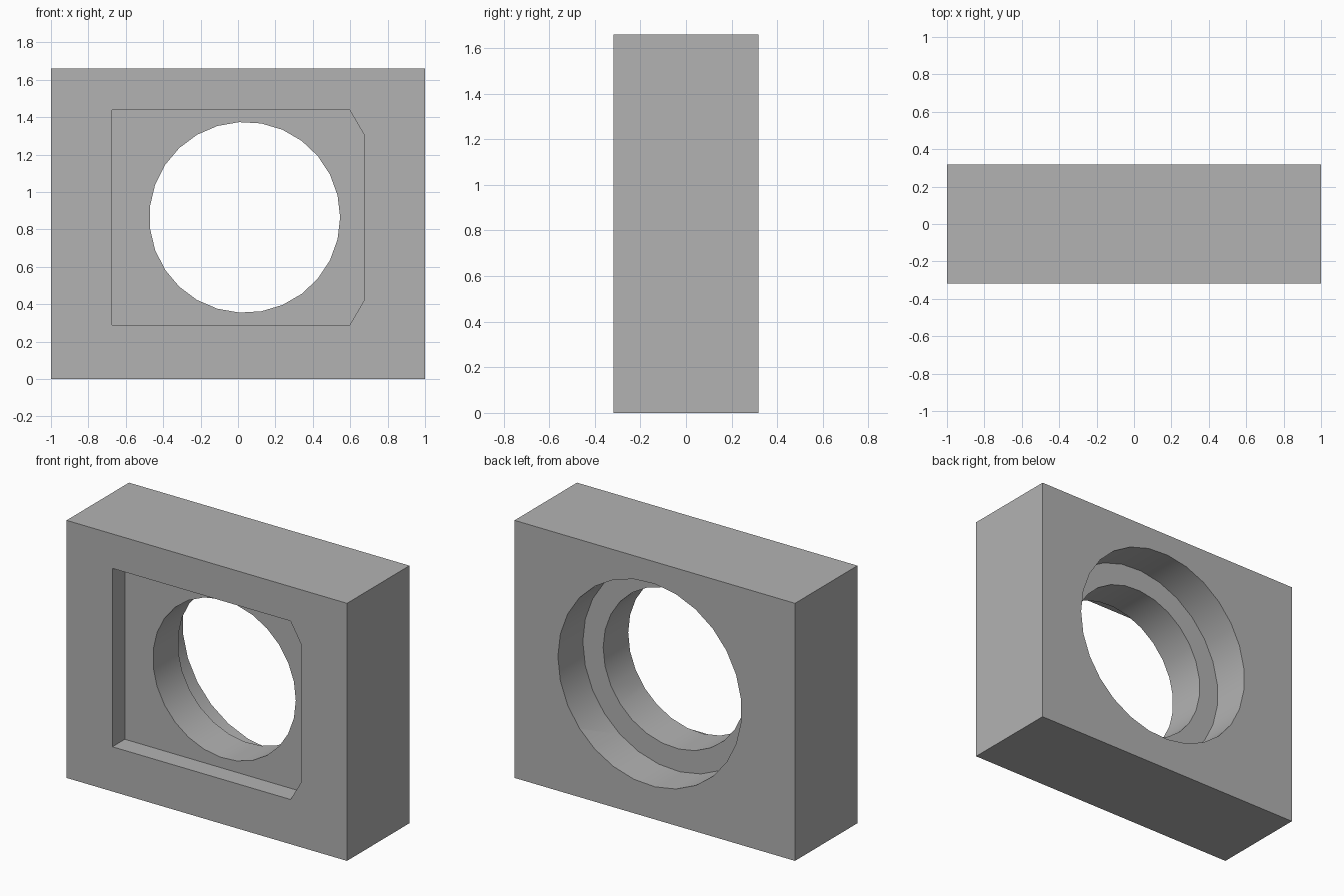
import bpy, bmesh, math

if "Cube" in bpy.data.objects:
    bpy.data.objects.remove(bpy.data.objects["Cube"])

W, D, H = 2.0, 0.636, 1.66        # block size
CX, CZ = 0.036, 0.864             # bore centre
RECESS, BORE_BACK = 0.127, 0.254  # depth of front recess and rear counterbore
SIDES = 27


def prism(name, outline, y0, y1):
    """Extrude an (x, z) outline along y from y0 to y1."""
    bm = bmesh.new()
    face = bm.faces.new([bm.verts.new((x, y0, z)) for x, z in outline])
    ext = bmesh.ops.extrude_face_region(bm, geom=[face])
    verts = [v for v in ext["geom"] if isinstance(v, bmesh.types.BMVert)]
    bmesh.ops.translate(bm, verts=verts, vec=(0, y1 - y0, 0))
    bmesh.ops.recalc_face_normals(bm, faces=bm.faces)
    mesh = bpy.data.meshes.new(name)
    bm.to_mesh(mesh)
    bm.free()
    obj = bpy.data.objects.new(name, mesh)
    bpy.context.collection.objects.link(obj)
    return obj


def circle(r):
    return [(CX + r * math.cos(2 * math.pi * i / SIDES),
             CZ + r * math.sin(2 * math.pi * i / SIDES)) for i in range(SIDES)]


# Main block
block = prism("block", [(-W / 2, 0), (W / 2, 0), (W / 2, H), (-W / 2, H)], -D / 2, D / 2)
grey = bpy.data.materials.new("grey")
grey.diffuse_color = (0.448, 0.448, 0.448, 1)
grey.use_nodes = True
grey.node_tree.nodes["Principled BSDF"].inputs["Base Color"].default_value = grey.diffuse_color
block.data.materials.append(grey)

# Front recess with two clipped corners, through bore, rear counterbore
recess = [(-0.673, 0.288), (0.597, 0.288), (0.673, 0.418),
          (0.673, 1.308), (0.597, 1.438), (-0.673, 1.438)]
cutters = [
    prism("recess_cutter", recess, -D / 2 - 0.1, -D / 2 + RECESS),
    prism("bore_cutter", circle(0.51), -D / 2 - 0.2, D / 2 + 0.2),
    prism("counterbore_cutter", circle(0.655), D / 2 - BORE_BACK, D / 2 + 0.1),
]
bpy.context.view_layer.objects.active = block
for cutter in cutters:
    cutter.hide_render = True
    mod = block.modifiers.new(cutter.name, 'BOOLEAN')
    mod.operation = 'DIFFERENCE'
    mod.solver = 'EXACT'
    mod.object = cutter
    bpy.ops.object.modifier_apply(modifier=mod.name)
    bpy.data.objects.remove(cutter)

# Smooth bore walls, sharp edges elsewhere
bpy.ops.object.select_all(action='DESELECT')
block.select_set(True)
bpy.ops.object.shade_smooth_by_angle(angle=math.radians(25))
